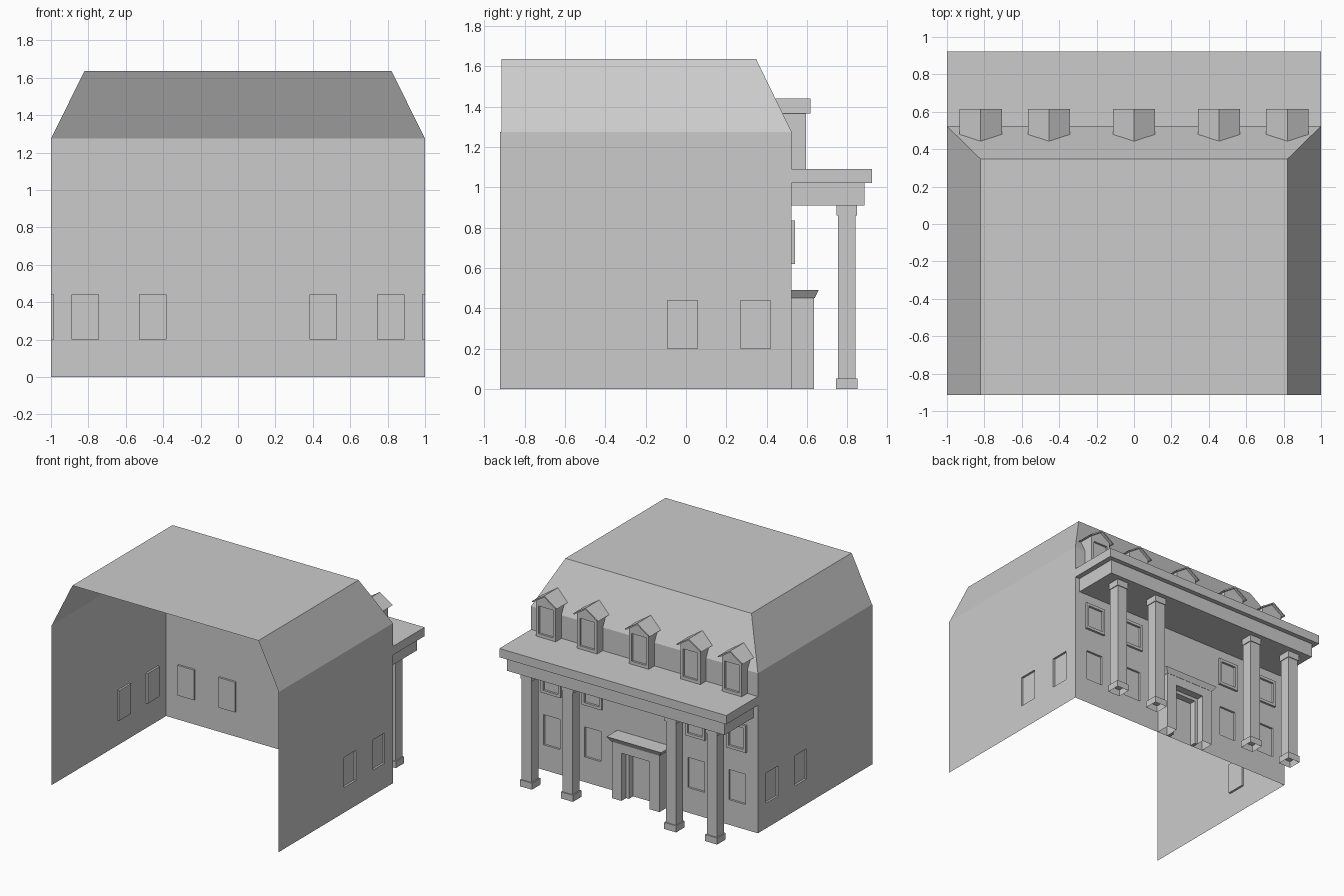
import bpy
from mathutils import Vector

if "Cube" in bpy.data.objects:
    bpy.data.objects.remove(bpy.data.objects["Cube"])

Y_FRONT, Y_FACADE, EAVE, TOP = -0.921, 0.523, 1.275, 1.637
RIDGE_X, RIDGE_Y = 0.82, 0.347
UP = Vector((0, 0, 1))


def make(name, verts, faces):
    me = bpy.data.meshes.new(name)
    me.from_pydata([tuple(v) for v in verts], [], faces)
    me.update()
    ob = bpy.data.objects.new(name, me)
    bpy.context.collection.objects.link(ob)
    return ob


def frustum(name, lo, hi, z0, z1, open_bottom=False):
    """Block between two rectangles (x0, x1, y0, y1) at z0 and z1."""
    v = []
    for (x0, x1, y0, y1), z in ((lo, z0), (hi, z1)):
        v += [(x0, y0, z), (x1, y0, z), (x1, y1, z), (x0, y1, z)]
    f = [(4, 5, 6, 7)] + [(i, (i + 1) % 4, (i + 1) % 4 + 4, i + 4) for i in range(4)]
    if not open_bottom:
        f.append((3, 2, 1, 0))
    return make(name, v, f)


def box(name, x0, x1, y0, y1, z0, z1, open_bottom=False):
    r = (x0, x1, y0, y1)
    return frustum(name, r, r, z0, z1, open_bottom)


def panel(name, origin, normal, u_range, v_range, holes, depth=0.016):
    """Flat wall with recessed rectangular windows (u0, u1, v0, v1)."""
    o, n = Vector(origin), Vector(normal)
    u_axis = UP.cross(n)
    us = sorted({*u_range, *[h[i] for h in holes for i in (0, 1)]})
    vs = sorted({*v_range, *[h[i] for h in holes for i in (2, 3)]})
    verts, faces = [], []

    def quad(*pts):
        k = len(verts)
        verts.extend(o + u_axis * u + UP * v + n * d for u, v, d in pts)
        faces.append((k, k + 1, k + 2, k + 3))

    for a, b in zip(us, us[1:]):
        for c, d in zip(vs, vs[1:]):
            mu, mv = (a + b) / 2, (c + d) / 2
            if not any(h[0] < mu < h[1] and h[2] < mv < h[3] for h in holes):
                quad((a, c, 0), (b, c, 0), (b, d, 0), (a, d, 0))
    for a, b, c, d in holes:
        ring = [(a, c), (b, c), (b, d), (a, d)]
        quad(*[(u, v, -depth) for u, v in ring])
        for i in range(4):
            p, q = ring[i], ring[(i + 1) % 4]
            quad((*p, 0), (*q, 0), (*q, -depth), (*p, -depth))
    return make(name, verts, faces)


def slope_y(z):
    """Depth of the rear roof slope at height z."""
    t = max(0, (z - EAVE) / (TOP - EAVE))
    return Y_FACADE + (RIDGE_Y - Y_FACADE) * t


def extrude_to_roof(name, profile, y_front, closed, cap):
    """Run an (x, z) profile from y_front back to the roof slope."""
    n = len(profile)
    v = [(x, y_front, z) for x, z in profile] + [(x, slope_y(z), z) for x, z in profile]
    f = [(i, (i + 1) % n, (i + 1) % n + n, i + n) for i in range(n if closed else n - 1)]
    return make(name, v, f + cap)


# Walls: open at the front, shallow recessed windows
facade_windows = [(s * c - 0.073, s * c + 0.073, 0.2, 0.44) for s in (-1, 1) for c in (0.455, 0.817)]
panel("facade_wall", (0, Y_FACADE, 0), (0, 1, 0), (-1, 1), (0, EAVE), facade_windows)
side_windows = [(-0.092, 0.057), (0.27, 0.418)]
panel("right_wall", (1, 0, 0), (1, 0, 0), (Y_FRONT, Y_FACADE), (0, EAVE),
      [(a, b, 0.2, 0.44) for a, b in side_windows])
panel("left_wall", (-1, 0, 0), (-1, 0, 0), (-Y_FACADE, -Y_FRONT), (0, EAVE),
      [(-b, -a, 0.2, 0.44) for a, b in side_windows])

# Mansard roof: two sides, rear slope and flat top
yf = -0.914
make("mansard_roof",
     [(-1, yf, EAVE), (1, yf, EAVE), (1, Y_FACADE, EAVE), (-1, Y_FACADE, EAVE),
      (-RIDGE_X, yf, TOP), (RIDGE_X, yf, TOP), (RIDGE_X, RIDGE_Y, TOP), (-RIDGE_X, RIDGE_Y, TOP)],
     [(4, 5, 6, 7), (1, 2, 6, 5), (2, 3, 7, 6), (3, 0, 4, 7)])

# Portico roof
box("portico_frieze", -0.96, 0.96, Y_FACADE, 0.885, 0.91, 1.02)
box("portico_cornice", -1, 1, Y_FACADE, 0.921, 1.02, 1.09)

# Columns and framed upper windows
for x in (-0.817, -0.455, 0.455, 0.817):
    for part, h, z0, z1 in (("base", 0.053, 0, 0.052), ("shaft", 0.044, 0.052, 0.86),
                            ("capital", 0.05, 0.86, 0.91)):
        box("column_" + part, x - h, x + h, 0.797 - h, 0.797 + h, z0, z1, part == "base")
    w, b, y1 = 0.087, 0.022, Y_FACADE + 0.017
    for s in (-1, 1):
        a, c = sorted((x + s * w, x + s * (w - b)))
        box("upper_window_jamb", a, c, Y_FACADE, y1, 0.62, 0.835)
    for z in (0.62, 0.835 - b):
        box("upper_window_rail", x - w + b, x + w - b, Y_FACADE, y1, z, z + b)

# Door surround with hood and inner frame
for s in (-1, 1):
    a, c = sorted((s * 0.125, s * 0.21))
    box("door_pilaster", a, c, Y_FACADE, 0.635, 0, 0.45, True)
    a, c = sorted((s * 0.1, s * 0.125))
    box("door_jamb", a, c, Y_FACADE, 0.575, 0, 0.38)
box("door_lintel", -0.125, 0.125, Y_FACADE, 0.635, 0.38, 0.45)
box("door_inner_lintel", -0.1, 0.1, Y_FACADE, 0.575, 0.355, 0.38)
frustum("door_hood", (-0.212, 0.212, Y_FACADE, 0.637), (-0.24, 0.24, Y_FACADE, 0.657), 0.45, 0.49)

# Dormers: body, recessed window front and gabled roof
W, E = 0.088, 1.37
for x in (-0.82, -0.455, 0, 0.455, 0.82):
    body = [(W, 1.09), (W, EAVE), (W, E), (0, 1.428), (-W, E), (-W, EAVE), (-W, 1.09)]
    extrude_to_roof("dormer_body", [(x + a, z) for a, z in body], 0.595, False, [(2, 3, 4)])
    panel("dormer_window", (x, 0.595, 0), (0, 1, 0), (-W, W), (1.09, E), [(-0.064, 0.064, 1.115, 1.335)])
    chevron = [(0.113, 1.365), (0, 1.44), (-0.113, 1.365), (-0.095, 1.365), (0, 1.428), (0.095, 1.365)]
    extrude_to_roof("dormer_roof", [(x + a, z) for a, z in chevron], 0.616, True,
                    [(0, 5, 4, 1), (1, 4, 3, 2)])
